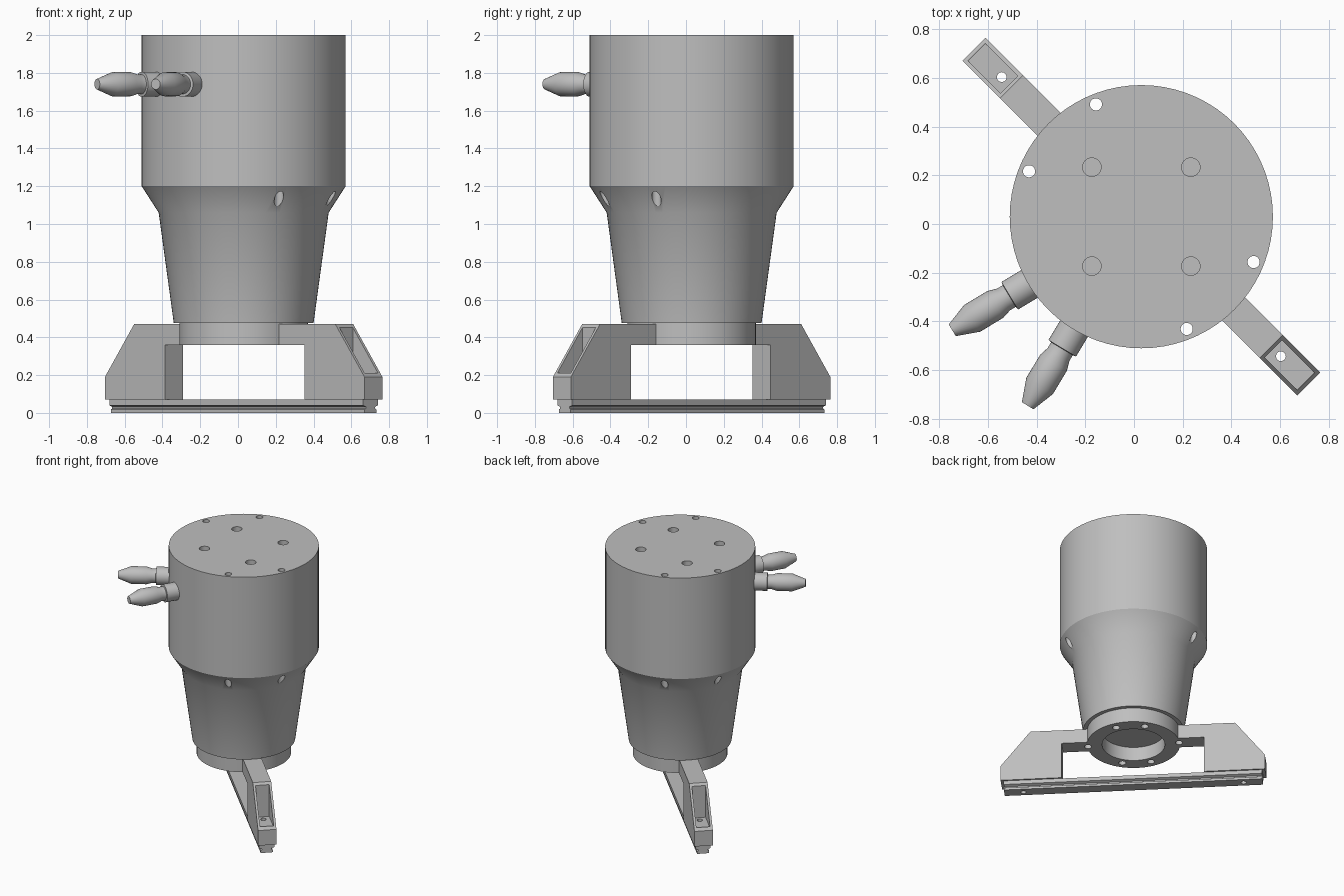
import bpy, bmesh, math
from mathutils import Matrix, Vector

if "Cube" in bpy.data.objects:
    bpy.data.objects.remove(bpy.data.objects["Cube"])

GREY = bpy.data.materials.new("neutral grey")
GREY.use_nodes = True
GREY.diffuse_color = (0.52, 0.52, 0.52, 1)
GREY.node_tree.nodes["Principled BSDF"].inputs["Base Color"].default_value = GREY.diffuse_color

# The axis of the housing, and the diagonal frame of the bracket
AXIS = Matrix.Translation((0.03, 0.03, 0))
BRACKET = AXIS @ Matrix.Rotation(math.radians(-45), 4, "Z")


def finish(bm, name, matrix=AXIS):
    bmesh.ops.remove_doubles(bm, verts=bm.verts, dist=1e-5)
    bmesh.ops.transform(bm, matrix=matrix, verts=bm.verts)
    bmesh.ops.recalc_face_normals(bm, faces=bm.faces)
    mesh = bpy.data.meshes.new(name)
    bm.to_mesh(mesh)
    bm.free()
    mesh.materials.append(GREY)
    obj = bpy.data.objects.new(name, mesh)
    bpy.context.collection.objects.link(obj)
    return obj


def lathe(name, profile, matrix=AXIS, steps=72):
    """Turn a (radius, height) profile around z."""
    bm = bmesh.new()
    verts = [bm.verts.new((r, 0, z)) for r, z in profile]
    edges = [bm.edges.new(pair) for pair in zip(verts, verts[1:])]
    bmesh.ops.spin(bm, geom=verts + edges, cent=(0, 0, 0), axis=(0, 0, 1),
                   angle=math.tau, steps=steps)
    return finish(bm, name, matrix)


def prism(name, outline, direction, matrix):
    """Extrude a flat outline of 3D points along a direction."""
    bm = bmesh.new()
    face = bm.faces.new([bm.verts.new(p) for p in outline])
    moved = bmesh.ops.extrude_face_region(bm, geom=[face])["geom"]
    bmesh.ops.translate(bm, vec=Vector(direction),
                        verts=[g for g in moved if isinstance(g, bmesh.types.BMVert)])
    return finish(bm, name, matrix)


def drill(bm, x, y, radius, bottom, top):
    bmesh.ops.create_cone(bm, cap_ends=True, segments=24, radius1=radius, radius2=radius,
                          depth=top - bottom,
                          matrix=Matrix.Translation((x, y, (bottom + top) / 2)))


def cut(obj, bm, matrix=AXIS):
    cutter = finish(bm, "cutter", matrix)
    cutter.hide_render = True
    mod = obj.modifiers.new("cut", "BOOLEAN")
    mod.operation = "DIFFERENCE"
    mod.solver = "EXACT"
    mod.object = cutter
    bpy.context.view_layer.objects.active = obj
    bpy.ops.object.modifier_apply(modifier=mod.name)
    bpy.data.objects.remove(cutter)


def smooth(obj):
    bpy.ops.object.select_all(action="DESELECT")
    obj.select_set(True)
    bpy.context.view_layer.objects.active = obj
    bpy.ops.object.shade_smooth_by_angle(angle=math.radians(30))


# Housing: recessed neck ring, tapered body, flare and wide drum
housing = lathe("housing", [
    (0, 0.47), (0.23, 0.47), (0.23, 0.36), (0.34, 0.36), (0.34, 0.475), (0.37, 0.475),
    (0.45, 1.06), (0.54, 1.2), (0.54, 2), (0, 2)])

# Blind holes in the lid
holes = bmesh.new()
for x in (-0.203, 0.203):
    for y in (-0.203, 0.203):
        drill(holes, x, y, 0.038, 1.9, 2.1)
# Through holes that leave the drum at the flare
for angle in (-68, -22, 112, 158):
    a = math.radians(angle)
    drill(holes, 0.497 * math.cos(a), 0.497 * math.sin(a), 0.025, 0.9, 2.1)
cut(housing, holes)


# Bolt holes in the underside of the neck ring
def bolt_holes():
    bm = bmesh.new()
    for side in (-1, 1):
        drill(bm, side * 0.335, 0, 0.027, 0.3, 0.43)
        for v in (-1, 1):
            drill(bm, side * 0.105, v * 0.26, 0.027, 0.3, 0.43)
    return bm


cut(housing, bolt_holes(), BRACKET)
smooth(housing)


def mount_holes():
    bm = bmesh.new()
    for side in (-1, 1):
        drill(bm, side * 0.81, 0, 0.02, -0.1, 0.3)
    return bm


# Bracket legs with a pocket in each sloping end
HALF = 0.067
LEG = [(0.325, 0.36), (0.523, 0.36), (0.523, 0.07), (0.972, 0.07),
       (0.972, 0.19), (0.753, 0.47), (0.325, 0.47)]
for side, name in ((1, "front_left_leg"), (-1, "back_right_leg")):
    leg = prism(name, [(side * u, -HALF, z) for u, z in LEG], (0, 2 * HALF, 0), BRACKET)
    pocket = bmesh.new()
    bmesh.ops.create_cube(pocket, size=1, matrix=Matrix.Translation((side * 0.861, 0, 0.4))
                          @ Matrix.Diagonal((0.188, 0.1, 0.4, 1)))
    cut(leg, pocket, BRACKET)
    cut(leg, mount_holes(), BRACKET)
    cut(leg, bolt_holes(), BRACKET)
    smooth(leg)

# Grooved rail joining the feet of the legs
RAIL = [(0.044, 0), (0.044, 0.018), (0.034, 0.024), (0.034, 0.032),
        (0.055, 0.04), (0.055, 0.07)]
outline = [(-0.95, v, z) for v, z in RAIL] + [(-0.95, -v, z) for v, z in reversed(RAIL)]
rail = prism("rail", outline, (1.9, 0, 0), BRACKET)
cut(rail, mount_holes(), BRACKET)
smooth(rail)

# Two hose fittings on the side of the drum
FITTING = [(0, 0.48), (0.066, 0.48), (0.066, 0.63), (0.052, 0.632), (0.052, 0.66),
           (0.064, 0.70), (0.064, 0.81), (0.028, 0.905), (0, 0.905)]
for angle, name in ((211, "right_hose_fitting"), (239, "front_hose_fitting")):
    aim = (Matrix.Translation((0.03, 0.03, 1.74))
           @ Matrix.Rotation(math.radians(angle), 4, "Z")
           @ Matrix.Rotation(math.radians(90), 4, "Y"))
    smooth(lathe(name, FITTING, aim, 32))
